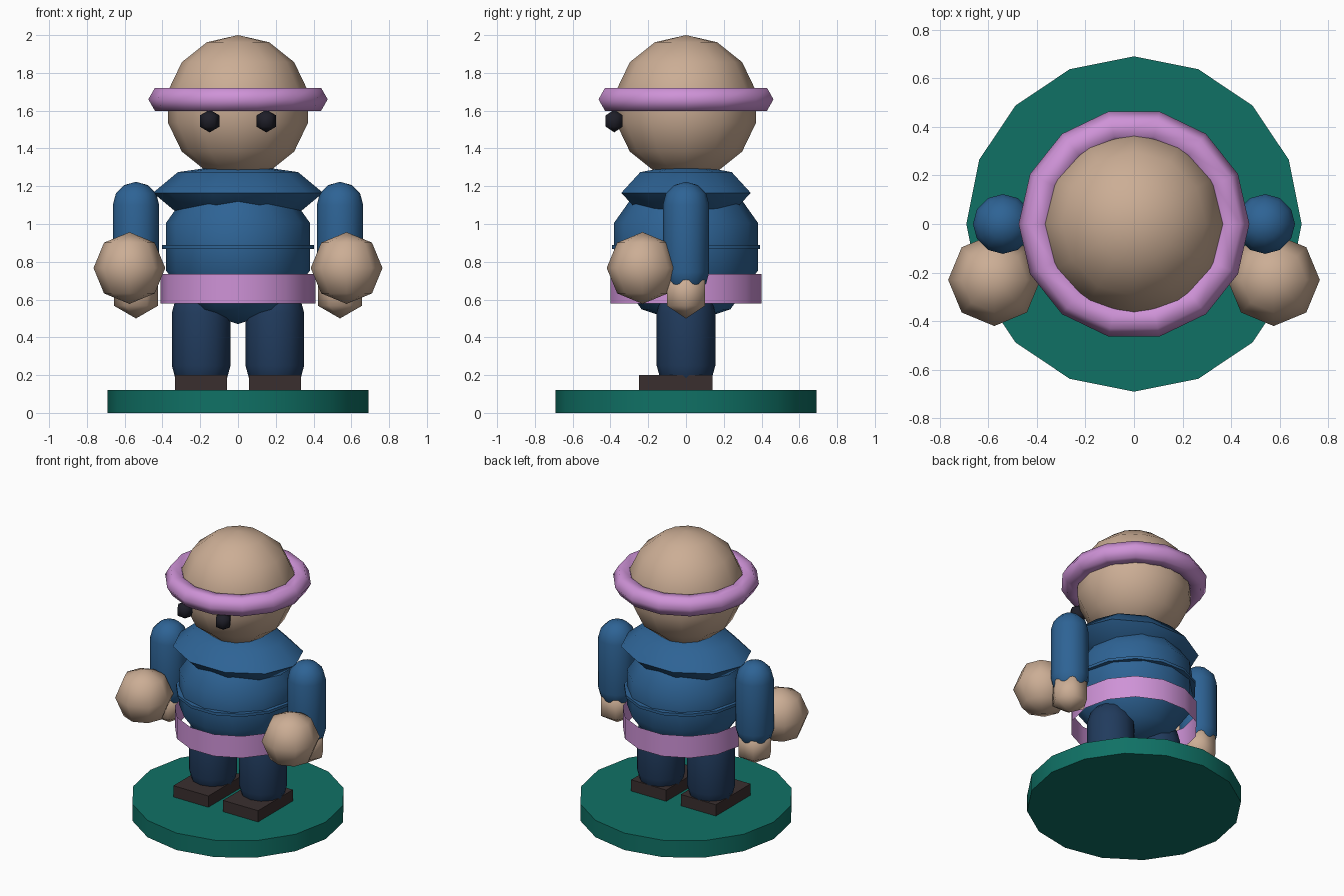
import bpy, bmesh
from math import sin, cos, pi, tau, radians

cube = bpy.data.objects.get("Cube")
if cube:
    bpy.data.objects.remove(cube, do_unlink=True)


def material(name, r, g, b):
    m = bpy.data.materials.new(name)
    m.use_nodes = True
    m.diffuse_color = (r, g, b, 1)
    m.node_tree.nodes["Principled BSDF"].inputs["Base Color"].default_value = (r, g, b, 1)
    return m


skin = material("skin", .60, .42, .30)
pink = material("pink", .62, .29, .68)
blue = material("shirt_blue", .027, .125, .30)
navy = material("trouser_navy", .015, .044, .11)
green = material("base_green", .005, .165, .13)
brown = material("boot_brown", .042, .028, .028)
black = material("eye_black", .013, .013, .021)


def finish(name, bm, mat, loc, smooth=True):
    bmesh.ops.recalc_face_normals(bm, faces=bm.faces)
    mesh = bpy.data.meshes.new(name)
    bm.to_mesh(mesh)
    bm.free()
    mesh.materials.append(mat)
    obj = bpy.data.objects.new(name, mesh)
    obj.location = loc
    bpy.context.collection.objects.link(obj)
    if smooth:
        bpy.ops.object.select_all(action='DESELECT')
        obj.select_set(True)
        bpy.context.view_layer.objects.active = obj
        bpy.ops.object.shade_smooth_by_angle(angle=radians(65))
    return obj


def lathe(name, profile, segs, mat, loc=(0, 0, 0), closed=False, stretch=(1, 1)):
    """Turn (radius, z) points around the z axis; zero radius makes a pole."""
    bm = bmesh.new()
    rings = []
    for r, z in profile:
        if r < 1e-5:
            rings.append([bm.verts.new((0, 0, z))] * segs)
        else:
            rings.append([bm.verts.new((r * cos(tau * i / segs) * stretch[0],
                                        r * sin(tau * i / segs) * stretch[1], z))
                          for i in range(segs)])
    pairs = list(zip(rings, rings[1:]))
    if closed:
        pairs.append((rings[-1], rings[0]))
    for a, b in pairs:
        for i in range(segs):
            j = (i + 1) % segs
            corners = list(dict.fromkeys((a[i], a[j], b[j], b[i])))
            bm.faces.new(corners)
    return finish(name, bm, mat, loc)


def ball(name, radius, rings, segs, mat, loc, height=None, stretch=(1, 1)):
    h = height or radius
    arc = [(radius * sin(pi * k / rings), -h * cos(pi * k / rings)) for k in range(rings + 1)]
    return lathe(name, arc, segs, mat, loc, stretch=stretch)


def disc(name, radius, low, high, segs, mat):
    return lathe(name, [(0, low), (radius, low), (radius, high), (0, high)], segs, mat)


def capsule(name, radius, low, high, mat, loc):
    # low and high are the centres of the rounded ends
    arc = [(radius * sin(pi * k / 6), -radius * cos(pi * k / 6)) for k in range(7)]
    profile = [(r, z + low) for r, z in arc[:4]] + [(r, z + high) for r, z in arc[3:]]
    return lathe(name, profile, 12, mat, loc)


def box(name, size, mat, loc):
    bm = bmesh.new()
    bmesh.ops.create_cube(bm, size=1)
    bmesh.ops.scale(bm, vec=size, verts=bm.verts)
    return finish(name, bm, mat, loc, smooth=False)


# Stand
disc("base", .69, 0, .12, 16, green)

# Body, shirt seam, collar and open belt
ball("torso", .40, 5, 12, blue, (0, 0, .88), height=.41)
disc("shirt_seam", .403, .868, .888, 14, blue)
ball("collar", .45, 4, 10, blue, (0, 0, 1.165), height=.155, stretch=(1, .8))
lathe("belt", [(.41, .58), (.41, .735)], 14, pink)

# Head and hat brim
ball("head", .38, 7, 12, skin, (0, 0, 1.62))
brim = [(.405 + .07 * cos(tau * k / 6), .07 * sin(tau * k / 6)) for k in range(6)]
lathe("hat_brim", brim, 14, pink, (0, 0, 1.66), closed=True)

# Paired parts
for side, s in (("left", 1), ("right", -1)):
    ball(side + "_eye", .06, 3, 6, black, (s * .15, -.38, 1.545))
    capsule(side + "_arm", .123, .745, 1.10, blue, (s * .54, 0, 0))
    ball(side + "_hand", .135, 3, 6, skin, (s * .54, 0, .635))
    ball(side + "_fist", .19, 4, 8, skin, (s * .575, -.23, .767))
    capsule(side + "_leg", .155, .25, .53, navy, (s * .195, 0, 0))
    box(side + "_boot", (.275, .39, .08), brown, (s * .195, -.055, .16))
